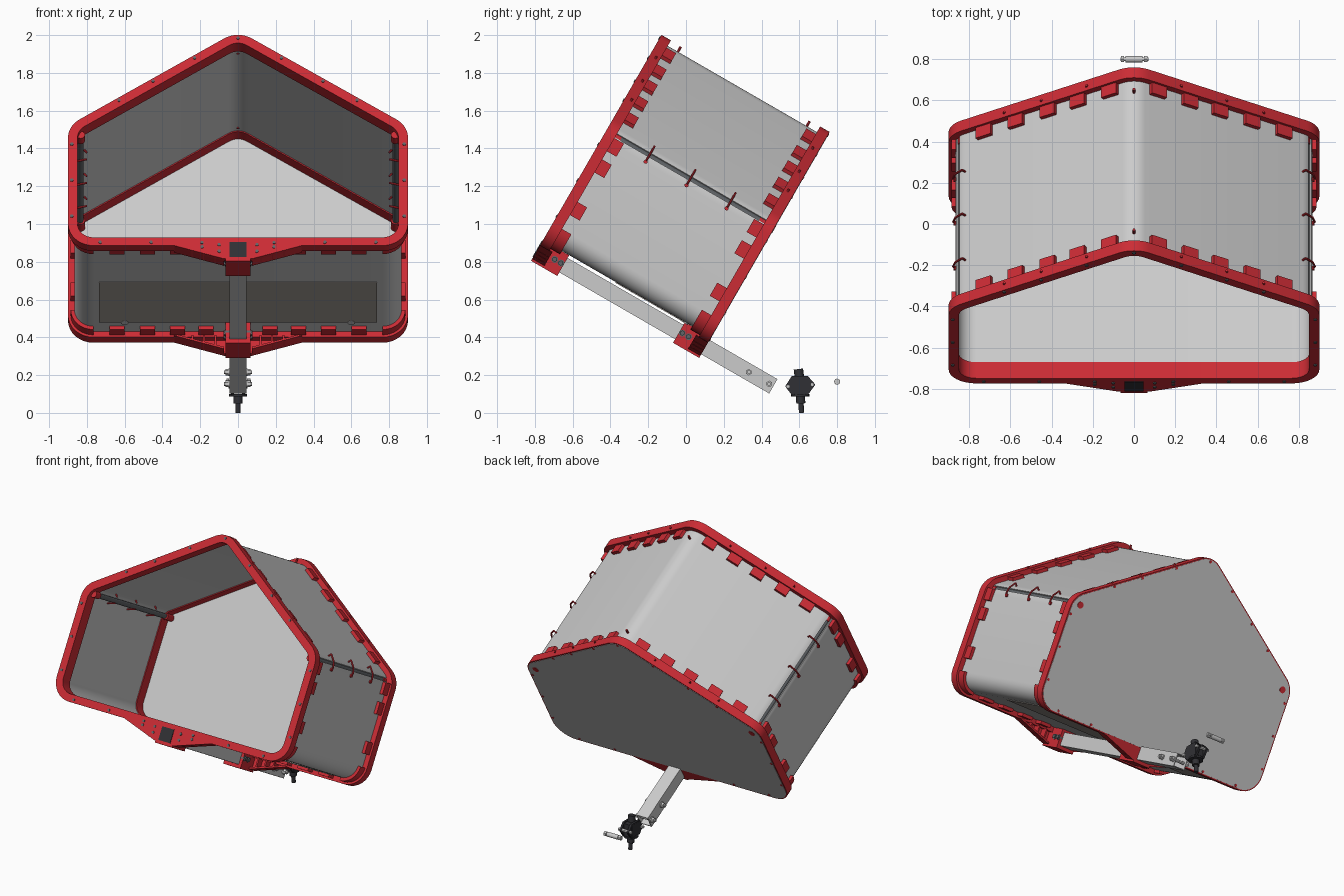
import bpy, bmesh
from math import pi, cos, sin, atan2, tan
from mathutils import Matrix, Vector

if "Cube" in bpy.data.objects:
    bpy.data.objects.remove(bpy.data.objects["Cube"])

# Tilted build frame: local (x, v up the cross-section, -w), w runs from front to back
TILT = Matrix.Rotation(pi / 3, 4, 'X')
IDENT = Matrix.Identity(4)


def material(name, rgb):
    m = bpy.data.materials.new(name)
    m.diffuse_color = (*rgb, 1)
    m.use_nodes = True
    m.node_tree.nodes["Principled BSDF"].inputs["Base Color"].default_value = m.diffuse_color
    return m


RED = material("red", (0.6, 0.025, 0.035))
BLACK = material("black", (0.03, 0.03, 0.035))
DARK = material("dark_grey", (0.12, 0.13, 0.14))
STEEL = material("steel", (0.6, 0.62, 0.6))
TAN = material("tan", (0.4, 0.36, 0.33))


def finish(name, bm, mat=None, frame=TILT):
    bmesh.ops.recalc_face_normals(bm, faces=bm.faces)
    me = bpy.data.meshes.new(name)
    bm.to_mesh(me)
    bm.free()
    ob = bpy.data.objects.new(name, me)
    ob.matrix_world = frame
    if mat:
        me.materials.append(mat)
    bpy.context.collection.objects.link(ob)
    return ob


def add_box(bm, c, size, angle=0):
    m = (Matrix.Translation(c) @ Matrix.Rotation(angle, 4, 'Z')
         @ Matrix.Diagonal((*size, 1)))
    bmesh.ops.create_cube(bm, size=1, matrix=m)


def add_cyl(bm, a, b, r, n=12, r2=None):
    a, b = Vector(a), Vector(b)
    q = (b - a).to_track_quat('Z', 'Y').to_matrix().to_4x4()
    bmesh.ops.create_cone(bm, cap_ends=True, segments=n, radius1=r, radius2=r if r2 is None else r2,
                          depth=(b - a).length, matrix=Matrix.Translation((a + b) / 2) @ q)


def add_prism(bm, pts, w0, w1):
    lo = [bm.verts.new((x, v, -w0)) for x, v in pts]
    hi = [bm.verts.new((x, v, -w1)) for x, v in pts]
    bm.faces.new(lo)
    bm.faces.new(hi[::-1])
    for i in range(len(pts)):
        j = (i + 1) % len(pts)
        bm.faces.new((lo[i], lo[j], hi[j], hi[i]))


# House-shaped cross-section with rounded corners
CORNERS = [Vector(p) for p in ((.9, .38), (.9, 1.112), (0, 1.694), (-.9, 1.112), (-.9, .38))]
R, N = 0.135, 8


def outline(inset):
    pts = []
    for i, p in enumerate(CORNERS):
        a = (p - CORNERS[i - 1]).normalized()
        b = (CORNERS[(i + 1) % 5] - p).normalized()
        turn = a.angle(b)
        start = atan2(-a.x, a.y)
        centre = p + (b - a).normalized() * (R / cos(turn / 2))
        for k in range(N + 1):
            t = start + turn * k / N
            pts.append(centre + Vector((cos(t), sin(t))) * (R - inset))
    return pts


def add_strip(bm, idx, o0, o1, w0, w1, closed=False):
    A, B = outline(o0), outline(o1)
    loops = []
    for i in idx:
        loops.append([bm.verts.new((p.x, p.y, -w)) for p, w in
                      ((A[i], w0), (A[i], w1), (B[i], w1), (B[i], w0))])
    n = len(loops)
    for i in range(n if closed else n - 1):
        a, b = loops[i], loops[(i + 1) % n]
        for k in range(4):
            bm.faces.new((a[k], a[(k + 1) % 4], b[(k + 1) % 4], b[k]))
    if not closed:
        bm.faces.new(loops[0])
        bm.faces.new(loops[-1][::-1])


TOTAL = 5 * (N + 1)
W0, W1 = -1.113, -0.085

# Bent wall panels: roof and U-shaped floor with sides
bm = bmesh.new()
add_strip(bm, range(14, 31), .034, .044, W0 + .02, W1 - .015)
finish("roof_panel", bm)
bm = bmesh.new()
add_strip(bm, [i % TOTAL for i in range(32, 58)], .034, .044, W0 + .02, W1 - .015)
finish("floor_panel", bm)
bm = bmesh.new()
add_prism(bm, outline(.008), W1 - .012, W1 + .002)
finish("back_panel", bm)
bm = bmesh.new()
add_box(bm, (0, .412, .46), (1.47, .005, .42))
finish("floor_underlay", bm, TAN)
bm = bmesh.new()
for s in (-1, 1):
    add_cyl(bm, (s * .6, .408, .245), (s * .6, .428, .245), .02, 20)
finish("drain_plugs", bm, STEEL)

# Red end frames: ring, castellated tabs, hub gusset and tube bracket
ROOF_X = (.13, .285, .43, .585, .74)
for name, face, d in (("front", W0, 1), ("rear", W1, -1)):
    bm = bmesh.new()
    add_strip(bm, range(TOTAL), 0, .043, face, face + d * .058, True)
    add_strip(bm, range(TOTAL), .043, .05, face, face + d * .09, True)
    end = face + d * .115
    for c in (range(0, N + 1), range(36, TOTAL)):
        add_strip(bm, c, .014, .036, face + d * .05, end)
    mid = -(face + d * .083)
    slope = atan2(-.582, .9)
    for s in (-1, 1):
        for x in ROOF_X:
            v = 1.694 - .6467 * x
            add_box(bm, (s * (x - .0125), v - .0195, mid), (.085, .022, .066), s * slope)
        for v in (.64, .9, 1.03):
            add_box(bm, (s * .876, v, mid), (.022, .08, .066))
        for x in (.17, .32, .48, .64):
            add_box(bm, (s * x, .404, mid), (.08, .022, .066))
    finish(name + "_frame", bm, RED)

    bm = bmesh.new()
    add_prism(bm, [(-.34, .385), (-.34, .381), (-.075, .3), (.075, .3), (.34, .381), (.34, .385)],
              face, face + d * .025)
    for s in (-1, 1):
        add_prism(bm, [(s * .34, .381), (s * .075, .3), (s * .075, .312), (s * .32, .386)],
                  face, face + d * .075)
        for x in (.12, .18, .24):
            h = .385 - (.3 + (x - .075) * .305)
            add_box(bm, (s * x, .385 - h / 2, -(face + d * .037)), (.01, h, .074))
    finish(name + "_hub_gusset", bm, RED)

    bm = bmesh.new()
    c = -(face + d * .08)
    for s in (-1, 1):
        add_box(bm, (s * .056, .35, c), (.02, .126, .16))
    add_box(bm, (0, .299, c), (.13, .024, .16))
    add_box(bm, (0, .406, c), (.13, .014, .16))
    finish(name + "_tube_bracket", bm, RED)

    # Bracket cross bolts
    bm = bmesh.new()
    for k in (.105, .143):
        w = -(face + d * k)
        add_cyl(bm, (-.078, .356, w), (.078, .356, w), .014, 6)
        add_cyl(bm, (-.07, .356, w), (.07, .356, w), .018, 16)
    finish(name + "_bracket_bolts", bm, DARK)

    # Screws around the frame face
    bm = bmesh.new()
    z0, z1 = -(face - d * .004), -(face + d * .02)
    spots = [(.23, 1.527), (.45, 1.385), (.63, 1.268), (.88, 1.0), (.88, .78), (.88, .56),
             (.73, .4), (.46, .4), (.19, .398), (.19, .372), (.1, .385), (.1, .345)]
    for s in (-1, 1):
        for x, v in spots[:8 if name == "rear" else 12]:
            add_cyl(bm, (s * x, v, z0), (s * x, v, z1), .009, 10)
    add_cyl(bm, (0, 1.648, z0), (0, 1.648, z1), .009, 10)
    finish(name + "_frame_screws", bm, DARK if d > 0 else RED)

    # Small pins through the roof edge
    bm = bmesh.new()
    for x in (-.63, -.45, -.23, .23, .45, .63):
        v = 1.694 - .6467 * abs(x)
        w = -(face + d * .035)
        add_cyl(bm, (x, v - .03, w), (x, v + .012, w), .006, 8)
    add_cyl(bm, (0, 1.62, -(face + d * .12)), (0, 1.665, -(face + d * .12)), .007, 8)
    finish(name + "_roof_pins", bm, RED)

# Shoulder seams: overlap strip, inner rod, red end caps and ties
for side, s, seam in (("right", 1, range(12, 15)), ("left", -1, range(30, 33))):
    bm = bmesh.new()
    add_strip(bm, seam, .042, .05, W0 + .06, W1 - .02)
    add_cyl(bm, (s * .835, 1.075, -W0 - .05), (s * .835, 1.075, -W1 + .01), .016, 16)
    finish(side + "_seam_rod", bm, DARK)
    bm = bmesh.new()
    for a, b in ((W0 + .03, W0 + .09), (W1 - .09, W1 + .004)):
        add_cyl(bm, (s * .832, 1.075, -a), (s * .832, 1.075, -b), .022, 16)
    finish(side + "_seam_caps", bm, RED)
    bm = bmesh.new()
    for w in (-.85, -.6, -.355):
        path = [(.80, 1.06), (.862, 1.045), (.878, 1.06), (.868, 1.1), (.835, 1.14), (.80, 1.10)]
        for a, b in zip(path, path[1:]):
            add_cyl(bm, (s * a[0], a[1], -w), (s * b[0], b[1], -w), .0055, 8)
        add_cyl(bm, (s * .86, 1.045, -w), (s * .876, 1.045, -w), .011, 10)
    finish(side + "_seam_ties", bm, RED)

# Square support tube, hollow at the rear, with a dark front plug
bm = bmesh.new()
for s in (-1, 1):
    add_box(bm, (s * .042, .353, .39), (.006, .088, 1.44))
    add_box(bm, (0, .353 + s * .041, .39), (.09, .006, 1.44))
finish("support_tube", bm)
bm = bmesh.new()
add_box(bm, (0, .354, 1.1), (.09, .09, .034))
finish("tube_plug", bm, BLACK)
bm = bmesh.new()
for w in (.18, .305):
    add_cyl(bm, (-.075, .353, -w), (.075, .353, -w), .01, 12)
    for s in (-1, 1):
        add_cyl(bm, (s * .045, .353, -w), (s * .05, .353, -w), .02, 16)
        add_cyl(bm, (s * .05, .353, -w), (s * .066, .353, -w), .017, 6)
finish("tube_bolts", bm, STEEL)

# Upright pivot joint, placed in world axes behind the tube
bm = bmesh.new()
add_box(bm, (0, .605, .145), (.075, .09, .085))
prof = [(.525, .14), (.56, .095), (.645, .095), (.685, .15), (.645, .195), (.56, .195)]
for s in (-1, 1):
    rings = [[bm.verts.new((s * x, y, z)) for y, z in prof] for x in (.022, .036)]
    bm.faces.new(rings[0])
    bm.faces.new(rings[1])
    for i in range(6):
        j = (i + 1) % 6
        bm.faces.new((rings[0][i], rings[0][j], rings[1][j], rings[1][i]))
add_cyl(bm, (0, .6, .19), (0, .595, .232), .025, 16)
add_cyl(bm, (0, .605, .088), (0, .605, .1), .048, 20)
add_cyl(bm, (0, .608, .05), (0, .606, .09), .024, 16)
add_cyl(bm, (0, .612, 0), (0, .608, .06), .014, 16)
finish("pivot_joint", bm, BLACK, IDENT)
bm = bmesh.new()
for y, z in ((.54, .14), (.668, .15)):
    add_cyl(bm, (-.05, y, z), (.05, y, z), .011, 6)
finish("pivot_joint_nuts", bm, STEEL, IDENT)

# Loose cross bolt behind the joint
bm = bmesh.new()
add_cyl(bm, (-.065, .8, .165), (.07, .8, .165), .009, 12)
add_cyl(bm, (-.042, .8, .165), (.042, .8, .165), .0155, 16)
for a, b in ((-.062, -.048), (.048, .066)):
    add_cyl(bm, (a, .8, .165), (b, .8, .165), .017, 6)
finish("loose_bolt", bm, STEEL, IDENT)

# Smooth the bends, keep the edges crisp
bpy.ops.object.select_all(action='SELECT')
bpy.context.view_layer.objects.active = bpy.data.objects["roof_panel"]
bpy.ops.object.shade_smooth_by_angle(angle=pi / 6)
